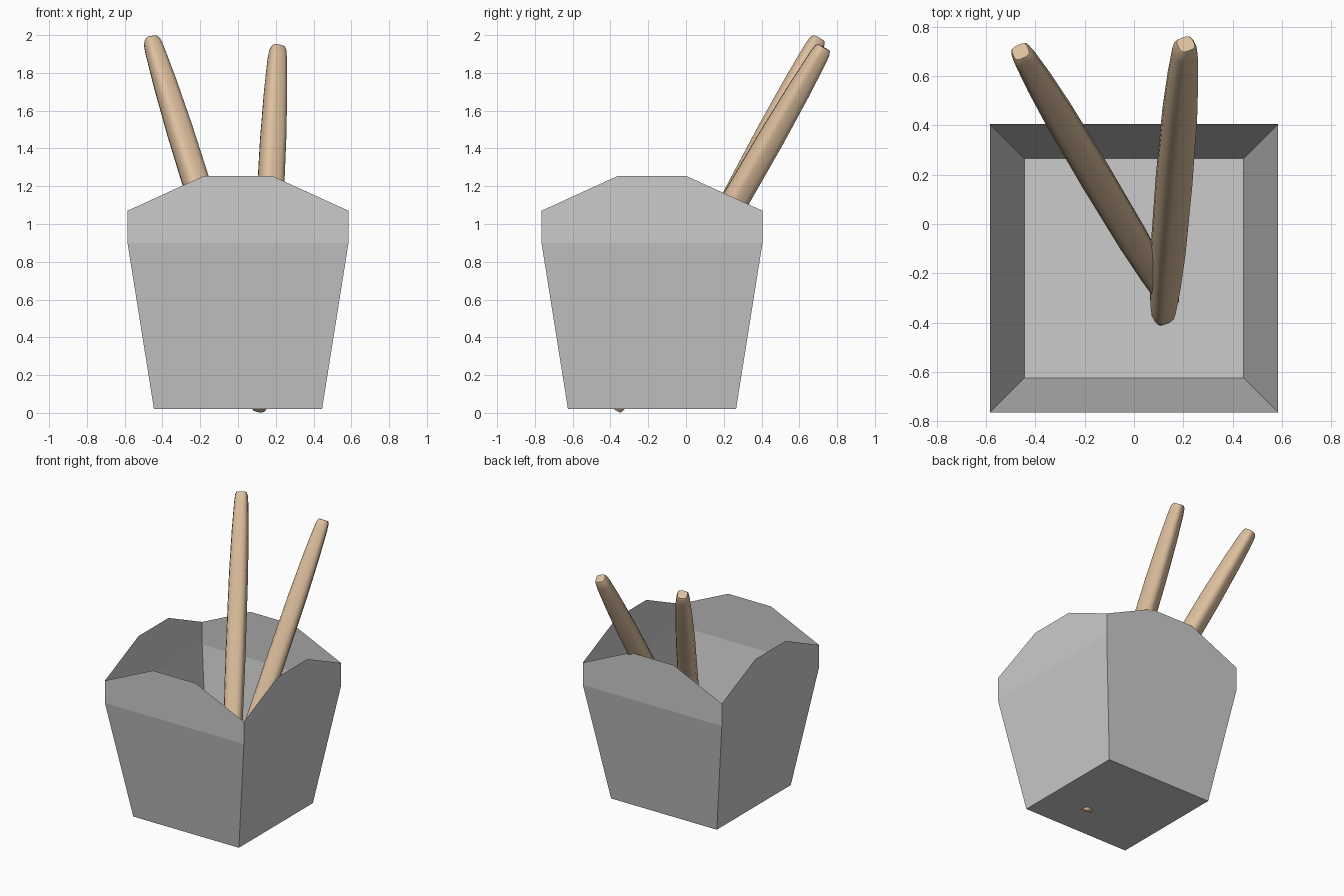
import bpy, bmesh, math
from mathutils import Vector, Matrix

if "Cube" in bpy.data.objects:
    bpy.data.objects.remove(bpy.data.objects["Cube"])

CY = -0.18  # centre of the carton in y


def make_object(name, bm, mat=None):
    bmesh.ops.recalc_face_normals(bm, faces=bm.faces[:])
    me = bpy.data.meshes.new(name)
    bm.to_mesh(me)
    bm.free()
    ob = bpy.data.objects.new(name, me)
    bpy.context.collection.objects.link(ob)
    if mat:
        me.materials.append(mat)
    return ob


# Open carton: one wall outline (sideways, outwards, up) turned four times
outline = [(-0.445, 0.445, 0.02), (0.445, 0.445, 0.02), (0.585, 0.585, 0.90),
           (0.585, 0.585, 1.07), (0.18, 0.585, 1.255), (-0.18, 0.585, 1.255),
           (-0.585, 0.585, 1.07), (-0.585, 0.585, 0.90)]
bm = bmesh.new()
for k in range(4):
    rot = Matrix.Translation((0, CY, 0)) @ Matrix.Rotation(k * math.pi / 2, 4, 'Z')
    v = [bm.verts.new(rot @ Vector((s, -o, z))) for s, o, z in outline]
    bm.faces.new((v[0], v[1], v[2], v[7]))
    bm.faces.new(v[2:8])
bmesh.ops.remove_doubles(bm, verts=bm.verts[:], dist=0.001)
floor = [vt for vt in bm.verts if vt.co.z < 0.1]
bmesh.ops.contextual_create(bm, geom=floor)
make_object("carton", bm)

# Chopsticks: rounded-square section tapering to blunt ends
wood = bpy.data.materials.new("wood")
wood.diffuse_color = (0.72, 0.52, 0.34, 1)
wood.use_nodes = True
wood.node_tree.nodes["Principled BSDF"].inputs["Base Color"].default_value = wood.diffuse_color
profile = [(0, 0.50), (0.008, 0.62), (0.03, 0.70), (0.12, 0.84), (0.25, 0.95), (0.5, 1.0),
           (0.75, 0.95), (0.88, 0.84), (0.97, 0.70), (0.992, 0.62), (1, 0.50)]


def chopstick(name, bottom, top, twist):
    a, b = Vector(bottom), Vector(top)
    d = b - a
    u = Vector((1, 0, 0))
    u = (u - u.project(d)).normalized()
    w = d.normalized().cross(u)
    bm = bmesh.new()
    rings = []
    for t, f in profile:
        ring = []
        for i in range(16):
            ang = 2 * math.pi * i / 16
            c, s = math.cos(ang), math.sin(ang)
            r = 0.066 * f / (abs(c) ** 4 + abs(s) ** 4) ** 0.25
            ang += twist
            ring.append(bm.verts.new(a + d * t + u * r * math.cos(ang) + w * r * math.sin(ang)))
        rings.append(ring)
    for p, q in zip(rings, rings[1:]):
        for i in range(16):
            j = (i + 1) % 16
            bm.faces.new((p[i], p[j], q[j], q[i]))
    bm.faces.new(rings[0])
    bm.faces.new(rings[-1])
    for f in bm.faces:
        f.smooth = len(f.verts) == 4
    return make_object(name, bm, wood)


chopstick("right_chopstick", (0.115, -0.38, 0.02), (0.21, 0.73, 1.935), math.radians(25))
chopstick("left_chopstick", (0.145, -0.31, 0.05), (-0.46, 0.70, 1.98), math.radians(20))
